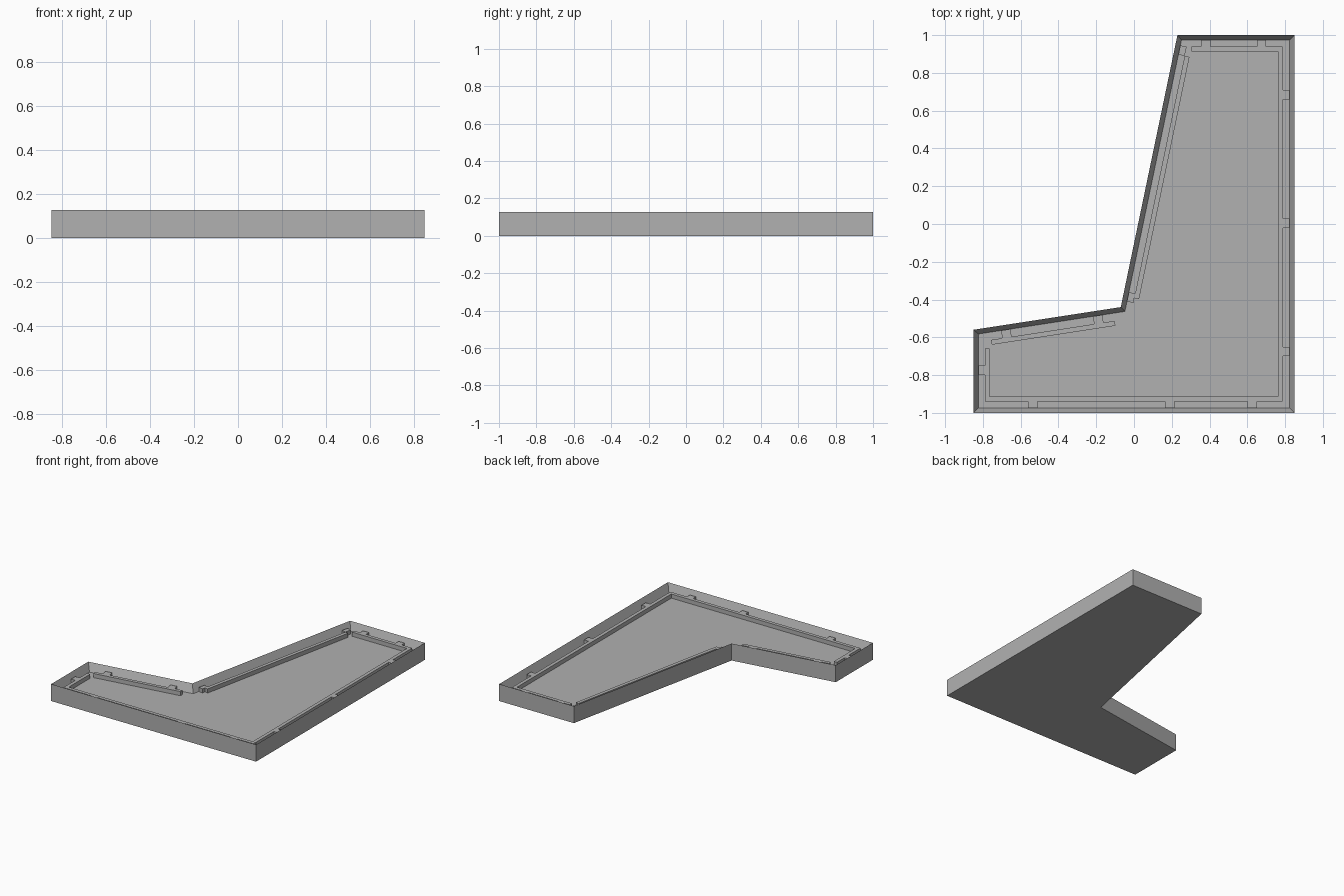
import bpy
import bmesh
from mathutils import Vector

cube = bpy.data.objects.get("Cube")
if cube:
    bpy.data.objects.remove(cube, do_unlink=True)

HEIGHT = 0.127
FLOOR = 0.064
RAIL_TOP = 0.095
WALL = 0.026
RAIL_WIDTH = 0.026
SPACER_WIDTH = 0.05

grey = bpy.data.materials.new("plain_grey")
grey.use_nodes = True
colour = (0.44, 0.44, 0.44, 1)
grey.diffuse_color = colour
grey.node_tree.nodes["Principled BSDF"].inputs["Base Color"].default_value = colour


def finish(name, bm):
    """Turn a bmesh into a named grey object."""
    bmesh.ops.recalc_face_normals(bm, faces=bm.faces)
    mesh = bpy.data.meshes.new(name)
    bm.to_mesh(mesh)
    bm.free()
    mesh.materials.append(grey)
    obj = bpy.data.objects.new(name, mesh)
    bpy.context.collection.objects.link(obj)
    return obj


def prism(points, bottom, top):
    """Extrude a flat outline; return the bmesh and its top face."""
    bm = bmesh.new()
    base = bm.faces.new([bm.verts.new((p.x, p.y, bottom)) for p in points])
    sides = [bm.faces.new([bm.verts.new((p.x, p.y, top)) for p in points])]
    count = len(points)
    low, high = list(base.verts), list(sides[0].verts)
    for i in range(count):
        j = (i + 1) % count
        bm.faces.new((low[i], low[j], high[j], high[i]))
    base.normal_flip()
    bm.normal_update()
    return bm, sides[0]


# Outline of the tray, anticlockwise from the front right corner
outline = [Vector(p) for p in (
    (-0.85, -1), (0.85, -1), (0.85, 1), (0.23, 1), (-0.07, -0.44), (-0.85, -0.56))]

# Tray with a thin rim and a sunken floor
bm, lid = prism(outline, 0, HEIGHT)
bmesh.ops.inset_region(bm, faces=[lid], thickness=WALL, use_even_offset=True)
for v in lid.verts:
    v.co.z = FLOOR
finish("tray", bm)


def bar(name, edge, start, end, near, far, top):
    """Box along an outline edge, offset inward from near to far."""
    a, b = outline[edge], outline[(edge + 1) % len(outline)]
    along = (b - a).normalized()
    inward = Vector((-along.y, along.x))
    corners = [a + along * s + inward * t for s, t in
               ((start, near), (end, near), (end, far), (start, far))]
    bm, _ = prism(corners, FLOOR - 0.004, top)
    finish(name, bm)


# Each side: name, rail start and end, rail offset, spacer centres
sides = (
    ("front", 0.06, 1.635, 0.06, (0.315, 1.04, 1.475)),
    ("left", 0.086, 1.915, 0.062, (0.325, 1.005, 1.685)),
    ("back", 0.065, 0.545, 0.06, (0.175, 0.47)),
    ("steep", 0.10, 1.41, 0.06, (0.075, 1.41)),
    ("shallow", 0.043, 0.705, 0.067, (0.128, 0.62)),
    ("right", 0.10, 0.354, 0.06, (0.215,)),
)

# Rails inside the rim, tied to the wall by short spacers
for edge, (side, start, end, offset, centres) in enumerate(sides):
    bar(side + "_rail", edge, start, end, offset, offset + RAIL_WIDTH, RAIL_TOP)
    for i, c in enumerate(centres):
        half = SPACER_WIDTH / 2
        bar(f"{side}_spacer_{i + 1}", edge, c - half, c + half,
            WALL, offset, RAIL_TOP)
